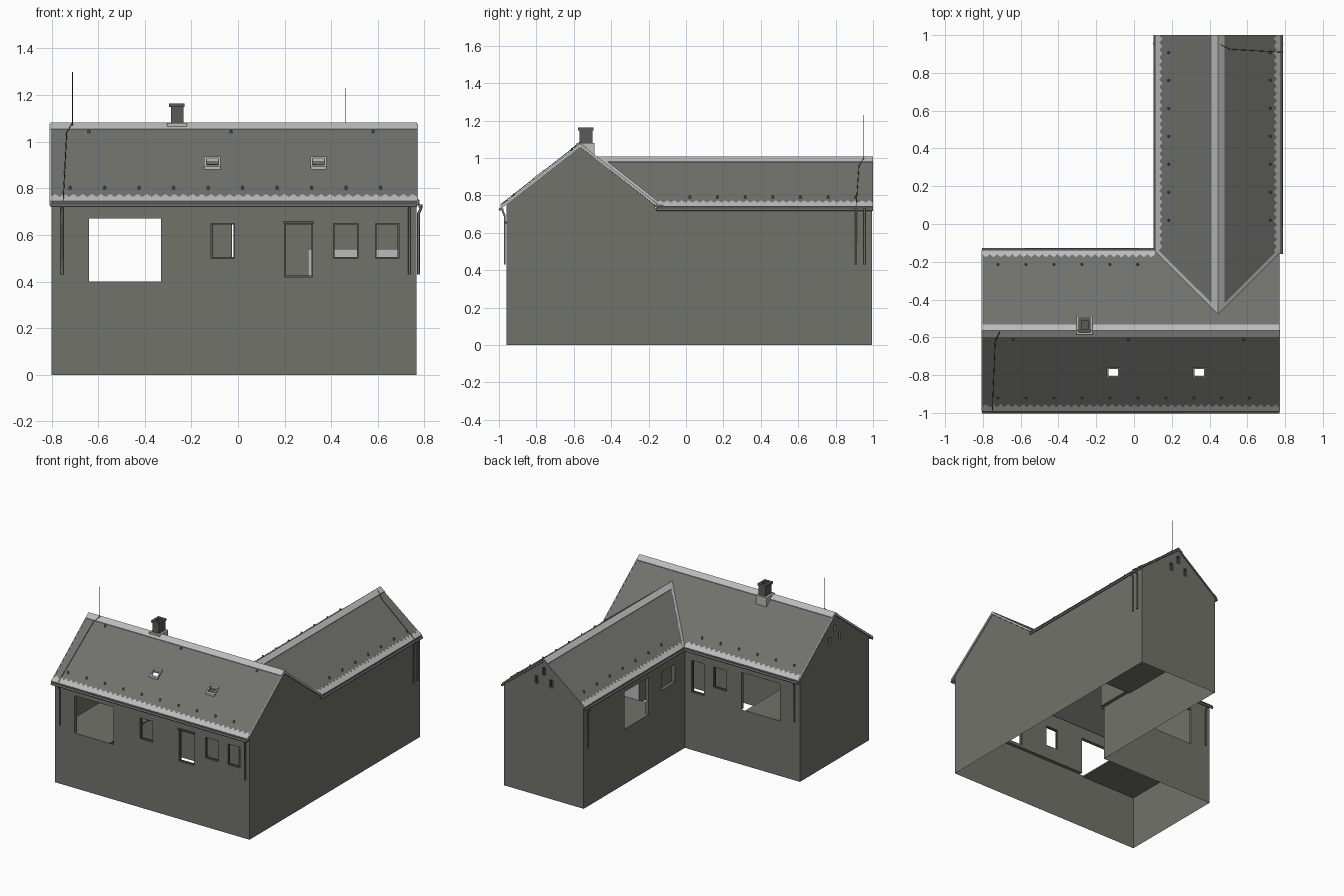
import bpy, bmesh
from mathutils import Vector

if "Cube" in bpy.data.objects:
    bpy.data.objects.remove(bpy.data.objects["Cube"], do_unlink=True)


def material(name, color):
    m = bpy.data.materials.new(name)
    m.use_nodes = True
    m.diffuse_color = (*color, 1)
    m.node_tree.nodes["Principled BSDF"].inputs["Base Color"].default_value = (*color, 1)
    return m


PLASTER = material("plaster_grey", (0.17, 0.17, 0.15))
TILE = material("roof_grey", (0.165, 0.165, 0.155))
METAL = material("light_metal", (0.5, 0.5, 0.5))
DARK = material("dark_grey", (0.1, 0.1, 0.095))


def finish(name, bm, mat):
    bmesh.ops.recalc_face_normals(bm, faces=bm.faces)
    me = bpy.data.meshes.new(name)
    bm.to_mesh(me)
    bm.free()
    me.materials.append(mat)
    ob = bpy.data.objects.new(name, me)
    bpy.context.collection.objects.link(ob)
    return ob


def add_prism(bm, pts, vec):
    face = bm.faces.new([bm.verts.new(p) for p in pts])
    ext = bmesh.ops.extrude_face_region(bm, geom=[face], use_keep_orig=True)["geom"]
    verts = [g for g in ext if isinstance(g, bmesh.types.BMVert)]
    bmesh.ops.translate(bm, verts=verts, vec=Vector(vec))


def prism(name, pts, vec, mat):
    bm = bmesh.new()
    add_prism(bm, pts, vec)
    return finish(name, bm, mat)


def boxes(name, items, mat):
    bm = bmesh.new()
    for x0, x1, y0, y1, z0, z1 in items:
        add_prism(bm, [(x0, y0, z0), (x1, y0, z0), (x1, y1, z0), (x0, y1, z0)], (0, 0, z1 - z0))
    return finish(name, bm, mat)


def cut(ob, items):
    cutter = boxes("opening_cutter", items, DARK)
    cutter.hide_render = True
    mod = ob.modifiers.new("openings", "BOOLEAN")
    mod.object, mod.operation, mod.solver = cutter, "DIFFERENCE", "EXACT"
    bpy.context.view_layer.objects.active = ob
    bpy.ops.object.modifier_apply(modifier=mod.name)
    bpy.data.objects.remove(cutter, do_unlink=True)


def pipe(name, pts, radius, mat):
    cu = bpy.data.curves.new(name, "CURVE")
    cu.dimensions, cu.bevel_depth, cu.bevel_resolution = "3D", radius, 1
    cu.use_fill_caps = True
    sp = cu.splines.new("POLY")
    sp.points.add(len(pts) - 1)
    for p, co in zip(sp.points, pts):
        p.co = (*co, 1)
    cu.materials.append(mat)
    ob = bpy.data.objects.new(name, cu)
    bpy.context.collection.objects.link(ob)


# Plan of the house
W, E, S, N = -0.8, 0.765, -0.96, 0.995
BACK, INNER, FLOOR, T = -0.165, 0.125, 0.4, 0.025
RY, RX, PITCH = -0.565, 0.445, 0.78
EAVE_S, EAVE_N, EAVE_W, EAVE_E = -0.992, -0.138, 0.112, 0.778
RW, RE = W - 0.004, E + 0.004


def main_z(y):
    return 1.075 - PITCH * abs(y - RY)


def wing_z(x):
    return 1.0 - PITCH * abs(x - RX)


def main_pt(x, y, up=0):
    return (x, y, main_z(y) + up)


def wing_pt(x, y, up=0):
    return (x, y, wing_z(x) + up)


# Foundation: open shell
bm = bmesh.new()
plan = [(W, S), (E, S), (E, N), (INNER, N), (INNER, BACK), (W, BACK)]
for (xa, ya), (xb, yb) in zip(plan, plan[1:] + plan[:1]):
    bm.faces.new([bm.verts.new(p) for p in ((xa, ya, 0), (xb, yb, 0), (xb, yb, FLOOR), (xa, ya, FLOOR))])
bmesh.ops.remove_doubles(bm, verts=bm.verts, dist=0.0001)
finish("foundation", bm, PLASTER)
boxes("floor", [(W, -0.36, S, BACK, FLOOR - 0.01, FLOOR),
                (INNER, E, 0.1, N, FLOOR - 0.01, FLOOR)], PLASTER)
boxes("inner_panel", [(0.3, 0.74, 0.1, 0.108, FLOOR, 0.54)], METAL)

# Walls: openings are (start, end, bottom, top)
UNDER = 0.017
front_open = [(-0.64, -0.33, 0.4, 0.67), (-0.115, -0.015, 0.5, 0.65), (0.2, 0.32, 0.42, 0.65),
              (0.41, 0.515, 0.5, 0.65), (0.59, 0.69, 0.5, 0.65)]
back_open = [(-0.64, -0.33, 0.4, 0.67), (-0.21, -0.105, 0.5, 0.65), (-0.03, 0.07, 0.42, 0.65)]
wing_open = [(0.25, 0.53, 0.4, 0.67), (-0.05, 0.1, 0.52, 0.65)]
vent = 0.013
north_open = [(x - vent, x + vent, z, z + 0.055) for x, z in ((0.385, 0.81), (0.505, 0.81), (RX, 0.885))]
west_open = [(y - vent, y + vent, z, z + 0.045) for y, z in ((-0.62, 0.87), (-0.51, 0.87), (RY, 0.94))]


def wall_x(name, x0, x1, y, top, inward, openings, peak=None):
    pts = [(x0, y, FLOOR), (x1, y, FLOOR), (x1, y, top)] + ([peak] if peak else []) + [(x0, y, top)]
    ob = prism(name, pts, (0, inward * T, 0), PLASTER)
    cut(ob, [(a, b, y - 0.1, y + 0.1, c - 0.001, d) for a, b, c, d in openings])
    frames = []
    f0, f1 = sorted((y + inward * 0.008, y + inward * 0.02))
    for a, b, c, d in openings:
        if d - c < 0.25:
            w = 0.005
            frames += [(a, a + w, f0, f1, c, d), (b - w, b, f0, f1, c, d),
                       (a, b, f0, f1, d - w, d), (a, b, f0, f1, c, c + w)]
    boxes(name + "_frames", frames, DARK)


def wall_y(name, x, pts, inward, openings):
    ob = prism(name, [(x, y, z) for y, z in pts], (inward * T, 0, 0), PLASTER)
    if openings:
        cut(ob, [(x - 0.1, x + 0.1, a, b, c - 0.001, d) for a, b, c, d in openings])


top_s, top_b, top_w = main_z(S) - UNDER, main_z(BACK) - UNDER, wing_z(E) - UNDER
wall_x("front_wall", W, E, S, top_s, 1, front_open)
wall_x("back_wall", W, INNER, BACK, top_b, -1, back_open)
wall_x("wing_gable", INNER, E, N, top_w, -1, north_open, (RX, N, 1.0 - UNDER))
gable = [(BACK, top_b), (RY, main_z(RY) - UNDER), (S, top_s)]
wall_y("right_gable", W, [(S, FLOOR), (BACK, FLOOR)] + gable, 1, west_open)
wall_y("left_wall", E, [(S, FLOOR), (N, FLOOR), (N, top_w), (BACK, top_w)] + gable, -1, [])
wall_y("wing_inner_wall", INNER, [(BACK, FLOOR), (N, FLOOR), (N, top_w), (BACK, top_w)], 1, wing_open)
boxes("door_lintel", [(0.195, 0.325, S - 0.012, S, 0.65, 0.66)], DARK)

# Roof planes, with skylight holes in the front one
THICK = (0, 0, -0.015)
VALLEY_Y = -0.468
SKY = (-0.11, 0.345)
front = prism("front_roof", [main_pt(x, y) for x, y in
              ((RW, EAVE_S), (RE, EAVE_S), (RE, RY), (RW, RY))], THICK, TILE)
cut(front, [(x - 0.028, x + 0.028, -0.808, -0.768, 0.8, 1.0) for x in SKY])
prism("back_roof", [main_pt(x, y) for x, y in ((RW, RY), (RE, RY), (RE, -0.152), (RX, VALLEY_Y),
      (EAVE_W, EAVE_N), (RW, EAVE_N))], THICK, TILE)
for side, ex in (("inner", EAVE_W), ("outer", EAVE_E)):
    prism(f"wing_{side}_roof", [wing_pt(x, y) for x, y in
          ((ex, EAVE_N - 0.01), (RX, VALLEY_Y), (RX, 1), (ex, 1))], THICK, TILE)
    # Valley flashing
    s = 0.016
    prism(f"valley_{side}", [wing_pt(x, y, 0.004) for x, y in
          ((ex, EAVE_N - s), (ex, EAVE_N + s), (RX, VALLEY_Y + s), (RX, VALLEY_Y - s))], (0, 0, 0.003), METAL)
for x in SKY:
    bars = [(x - 0.035, x - 0.026, -0.815, -0.76), (x + 0.026, x + 0.035, -0.815, -0.76),
            (x - 0.035, x + 0.035, -0.768, -0.76), (x - 0.035, x + 0.035, -0.815, -0.806)]
    bm = bmesh.new()
    for a, b, c, d in bars:
        add_prism(bm, [main_pt(a, c), main_pt(b, c), main_pt(b, d), main_pt(a, d)], (0, 0, 0.014))
    finish("skylight_frame", bm, METAL)

# Ridge caps
for i in (-1, 1):
    prism("main_ridge_cap", [main_pt(x, y, 0.003) for x, y in
          ((RW, RY), (RE, RY), (RE, RY + i * 0.034), (RW, RY + i * 0.034))], (0, 0, 0.004), METAL)
    prism("wing_ridge_cap", [wing_pt(x, y, 0.003) for x, y in
          ((RX, VALLEY_Y), (RX, 1), (RX + i * 0.034, 1), (RX + i * 0.034, VALLEY_Y + 0.034))], (0, 0, 0.004), METAL)
    # Gable edge trims
    for x, back in ((RW - 0.004, EAVE_N), (RE - 0.002, -0.155)):
        end = EAVE_S if i < 0 else back
        prism("gable_trim", [main_pt(x, RY, 0.002), main_pt(x, end, 0.002),
              main_pt(x, end, -0.016), main_pt(x, RY, -0.016)], (0.006, 0, 0), METAL)


# Eaves: toothed flashing and gutter
def eave(name, start, end, edge, inward, point):
    bm = bmesh.new()
    n = round((end - start) / 0.039)
    step = (end - start) / n
    for k in range(n):
        a = start + k * step
        rim = [(a, edge), (a + step, edge), (a + step, edge + inward * 0.022),
               (a + step / 2, edge + inward * 0.038), (a, edge + inward * 0.022)]
        add_prism(bm, [point(u, v, 0.002) for u, v in rim], (0, 0, 0.002))
    finish(name + "_flashing", bm, METAL)
    pipe(name + "_gutter", [point(u, edge - inward * 0.002, -0.014) for u in (start, end)], 0.008, TILE)


def wing_side(u, v, up=0):
    return wing_pt(v, u, up)


eave("front_eave", RW, RE, EAVE_S, 1, main_pt)
eave("back_eave", RW, EAVE_W, EAVE_N, -1, main_pt)
eave("wing_inner_eave", EAVE_N, 1, EAVE_W, 1, wing_side)
eave("wing_outer_eave", EAVE_N - 0.02, 1, EAVE_E, -1, wing_side)

# Downpipes: eave offset bends back to the wall
for x, y, dx, dy in ((-0.755, S, 0, -1), (0.735, S, 0, -1), (-0.76, BACK, 0, 1),
                     (INNER, 0.955, -1, 0), (E, 0.955, 1, 0), (E, 0.91, 1, 0)):
    path = ((0.02, 0.73), (0.02, 0.715), (0.009, 0.69), (0.009, 0.43))
    pipe("downpipe", [(x + dx * o, y + dy * o, z) for o, z in path], 0.006, TILE)

# Snow guards
bm = bmesh.new()
spots = [main_pt(-0.72 + 0.148 * k, -0.92) for k in range(10)]
spots += [main_pt(x, -0.61) for x in (-0.64, -0.03, 0.58)]
spots += [main_pt(-0.72 + 0.148 * k, -0.215) for k in range(6)]
spots += [wing_pt(x, 0.02 + 0.148 * k) for k in range(7) for x in (0.185, 0.72)]
for x, y, z in spots:
    bmesh.ops.create_cone(bm, cap_ends=True, segments=6, radius1=0.008, radius2=0.004, depth=0.016)
    bmesh.ops.translate(bm, verts=bm.verts[-12:], vec=(x, y, z + 0.005))
finish("snow_guards", bm, TILE)

# Chimney with hollow top
chimney = boxes("chimney", [(-0.288, -0.234, -0.57, -0.5, 0.98, 1.15)], DARK)
cap = boxes("chimney_cap", [(-0.295, -0.229, -0.577, -0.494, 1.148, 1.163)], DARK)
for ob in (chimney, cap):
    cut(ob, [(-0.278, -0.244, -0.558, -0.512, 1.1, 1.2)])
prism("chimney_flashing", [(x, y, 1.0) for x, y in
      ((-0.305, -0.585), (-0.219, -0.585), (-0.219, -0.488), (-0.305, -0.488))], (0, 0, 0.08), METAL)

# Lightning rods and their cables
pipe("main_rod", [(-0.71, -0.58, 1.05), (-0.71, -0.58, 1.3)], 0.0014, DARK)
pipe("wing_rod", [(0.46, 0.95, 0.98), (0.46, 0.95, 1.23)], 0.0014, DARK)
pipe("main_cable", [main_pt(-0.71, -0.57, 0.012), main_pt(-0.735, -0.62, 0.008),
                    main_pt(-0.75, EAVE_S, 0.008)], 0.002, DARK)
pipe("wing_cable", [wing_pt(0.46, 0.95, 0.012), wing_pt(0.51, 0.925, 0.008),
                    wing_pt(EAVE_E, 0.91, 0.008)], 0.002, DARK)
